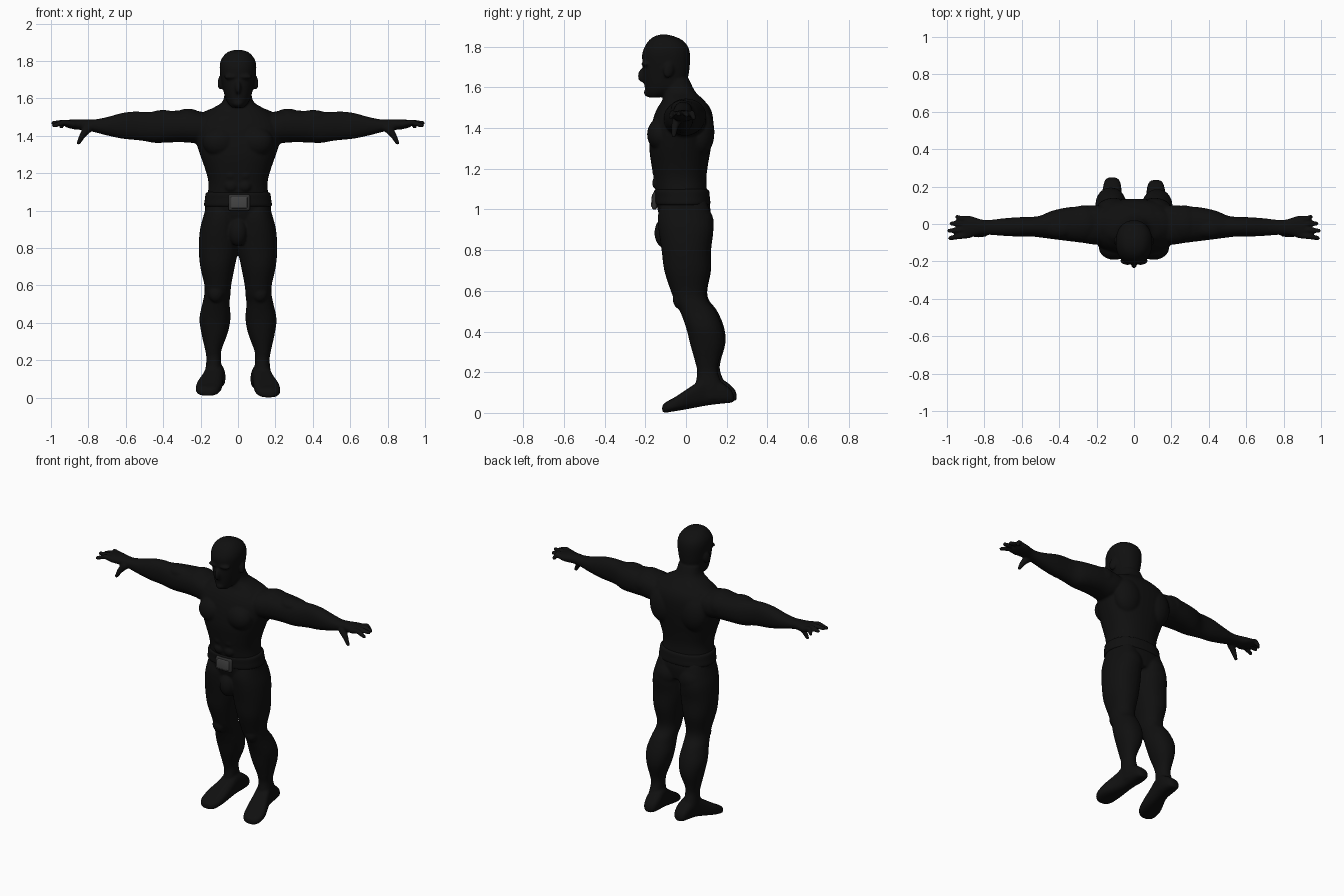
import bpy, bmesh, math
from mathutils import Vector, Matrix, Euler


def material(name, v):
    m = bpy.data.materials.new(name)
    m.diffuse_color = (v, v, v, 1)
    return m


BLACK = material("suit black", 0.005)
DARK = material("buckle rim grey", 0.03)
GREY = material("buckle grey", 0.055)


def catmull(a, b, c, d, t):
    return [0.5 * (2 * q + (r - p) * t + (2 * p - 5 * q + 4 * r - s) * t * t
                   + (3 * q - p - 3 * r + s) * t ** 3) for p, q, r, s in zip(a, b, c, d)]


def loft(bm, axis, secs, side=1, power=2.2, n=28, steps=4, skew=None):
    """Skin of rounded sections (position, a_min, a_max, b_min, b_max) along an axis."""
    fine = []
    for i in range(len(secs) - 1):
        quad = [secs[max(0, min(len(secs) - 1, i + k))] for k in (-1, 0, 1, 2)]
        fine += [catmull(*quad, j / steps) for j in range(steps)]
    fine.append(secs[-1])
    rings = []
    for t, a0, a1, b0, b1 in fine:
        ring = []
        for k in range(n):
            ang = 2 * math.pi * k / n
            c, s = math.cos(ang), math.sin(ang)
            a = (a0 + a1) / 2 + (a1 - a0) / 2 * math.copysign(abs(c) ** (2 / power), c)
            b = (b0 + b1) / 2 + (b1 - b0) / 2 * math.copysign(abs(s) ** (2 / power), s)
            p = {"x": (t, a, b), "y": (a, t, b), "z": (a, b, t)}[axis]
            if skew:
                p = skew(*p)
            ring.append(bm.verts.new((p[0] * side, p[1], p[2])))
        rings.append(ring)
    for r, q in zip(rings, rings[1:]):
        for k in range(n):
            bm.faces.new((r[k], r[(k + 1) % n], q[(k + 1) % n], q[k]))
    bm.faces.new(rings[0])
    bm.faces.new(rings[-1])


def ball(bm, loc, size, rot=(0, 0, 0), sides=(1, -1)):
    """Ellipsoid muscle, mirrored to both sides."""
    for s in sides:
        r = Euler((rot[0], rot[1] * s, rot[2] * s)).to_matrix().to_4x4()
        m = Matrix.Translation((loc[0] * s, loc[1], loc[2])) @ r @ Matrix.Diagonal((*size, 1))
        bmesh.ops.create_uvsphere(bm, u_segments=24, v_segments=14, radius=1, matrix=m)


def finger(bm, pts, r0, r1):
    """Tapered rounded digit through points, mirrored to both sides."""
    for s in (1, -1):
        ps = [Vector((p[0] * s, p[1], p[2])) for p in pts]
        rs = [r0 + (r1 - r0) * i / (len(ps) - 1) for i in range(len(ps))]
        for p, r in zip(ps, rs):
            bmesh.ops.create_uvsphere(bm, u_segments=12, v_segments=8, radius=r,
                                      matrix=Matrix.Translation(p))
        for p, q, a, b in zip(ps, ps[1:], rs, rs[1:]):
            m = Matrix.Translation((p + q) / 2) @ (q - p).to_track_quat("Z", "Y").to_matrix().to_4x4()
            bmesh.ops.create_cone(bm, cap_ends=True, segments=12, radius1=a, radius2=b,
                                  depth=(q - p).length, matrix=m)


def finish(bm, name, mats):
    bmesh.ops.recalc_face_normals(bm, faces=bm.faces)
    me = bpy.data.meshes.new(name)
    bm.to_mesh(me)
    bm.free()
    ob = bpy.data.objects.new(name, me)
    bpy.context.collection.objects.link(ob)
    for m in mats:
        me.materials.append(m)
    for p in me.polygons:
        p.use_smooth = True
    return ob


body = bmesh.new()

# Torso and neck
loft(body, "z", [(0.92, -.13, .13, -.115, .11), (1.0, -.175, .175, -.14, .12),
                 (1.08, -.163, .163, -.148, .105), (1.15, -.158, .158, -.158, .1),
                 (1.22, -.175, .175, -.17, .108), (1.3, -.203, .203, -.18, .122),
                 (1.38, -.228, .228, -.175, .133), (1.45, -.232, .232, -.16, .133),
                 (1.5, -.2, .2, -.14, .118), (1.54, -.15, .15, -.115, .085),
                 (1.58, -.085, .085, -.11, .045), (1.64, -.07, .07, -.11, .015)], power=2.3, n=40)
ball(body, (.092, -.115, 1.37), (.098, .075, .085), (0, .1, -.25))      # chest
ball(body, (.11, .07, 1.38), (.095, .07, .12))                          # upper back
ball(body, (.12, .0, 1.515), (.11, .075, .035), (0, .28, 0))            # trapezius
for z in (1.13, 1.19, 1.25):                                            # abdomen
    ball(body, (.036, -.14, z), (.036, .027, .032))
ball(body, (0, -.105, .885), (.05, .05, .075), sides=(1,))              # groin

# Head, with ears, brow, nose and chin
loft(body, "z", [(1.55, -.03, .03, -.18, -.13), (1.57, -.05, .05, -.195, -.07),
                 (1.6, -.067, .067, -.203, -.01), (1.65, -.08, .08, -.21, .01),
                 (1.7, -.09, .09, -.212, .018), (1.76, -.098, .098, -.216, .02),
                 (1.8, -.093, .093, -.203, .01), (1.83, -.075, .075, -.183, -.015),
                 (1.85, -.05, .05, -.157, -.055), (1.86, -.015, .015, -.125, -.095)], n=32)
ball(body, (.093, -.085, 1.685), (.014, .026, .04), (-.2, 0, .3))
ball(body, (.035, -.198, 1.715), (.04, .022, .013))
ball(body, (0, -.212, 1.66), (.016, .025, .036), (-.2, 0, 0), sides=(1,))
ball(body, (0, -.185, 1.575), (.03, .022, .022), sides=(1,))

# Legs and feet
for side in (1, -1):
    back = 0.015 if side < 0 else 0

    def stance(x, y, z):
        k = max(0, 1 - z / .9)
        return (x, y + back * k, z + back * .6 * k)

    loft(body, "z", [(1.04, .02, .165, -.12, .1), (.97, .003, .185, -.138, .125),
                     (.9, -.004, .203, -.135, .135), (.8, -.003, .21, -.12, .122),
                     (.7, .017, .202, -.107, .12), (.6, .036, .18, -.075, .1),
                     (.55, .04, .18, -.055, .108), (.5, .045, .19, -.03, .145),
                     (.42, .04, .206, 0, .178), (.34, .055, .196, .02, .185),
                     (.25, .088, .176, .045, .16), (.2, .091, .169, .055, .156),
                     (.13, .088, .175, .045, .18), (.07, .088, .172, .04, .19)],
         side, skew=stance)
    loft(body, "y", [(.235, .1, .135, .055, .085), (.22, .078, .155, .05, .115),
                     (.17, .067, .168, .045, .155), (.1, .075, .175, .036, .18),
                     (.04, .08, .195, .025, .14), (-.02, .085, .22, .014, .1),
                     (-.07, .095, .226, .006, .068), (-.1, .11, .215, .001, .052),
                     (-.117, .135, .19, .005, .035)], side, power=2.8, skew=stance)
ball(body, (.09, .06, .93), (.085, .077, .095))                         # buttock
ball(body, (.118, -.03, .56), (.042, .035, .05))                        # kneecap

# Arms
for side in (1, -1):
    loft(body, "x", [(.1, -.1, .09, 1.38, 1.5), (.2, -.11, .1, 1.36, 1.53),
                     (.28, -.1, .095, 1.365, 1.537), (.36, -.09, .088, 1.365, 1.533),
                     (.44, -.08, .07, 1.362, 1.53), (.5, -.072, .045, 1.372, 1.527),
                     (.55, -.067, .038, 1.378, 1.53), (.62, -.067, .036, 1.385, 1.522),
                     (.7, -.063, .03, 1.402, 1.5), (.77, -.058, .022, 1.42, 1.487),
                     (.82, -.058, .025, 1.43, 1.488), (.87, -.07, .042, 1.434, 1.488),
                     (.91, -.075, .042, 1.443, 1.485), (.93, -.065, .025, 1.453, 1.478)], side)
ball(body, (.27, .0, 1.46), (.1, .1, .085), (0, .1, 0))                 # shoulder
ball(body, (.4, -.02, 1.495), (.09, .055, .043))                        # upper arm

# Fingers and thumb
for tip, root in (((.983, -.075, 1.455), -.058), ((.988, -.036, 1.468), -.028),
                  ((.976, .003, 1.462), .0), ((.945, .038, 1.45), .022)):
    mid = (.93, (tip[1] + root) / 2, 1.473)
    finger(body, [(.88, root, 1.462), mid, tip], .018, .012)
finger(body, [(.80, -.045, 1.44), (.83, -.055, 1.405), (.853, -.06, 1.362)], .024, .011)

# Fuse the anatomy into one soft skin
ob = finish(body, "body", [BLACK])
rm = ob.modifiers.new("fuse", "REMESH")
rm.mode = "VOXEL"
rm.voxel_size = 0.007
rm.use_smooth_shade = True
sm = ob.modifiers.new("soften", "SMOOTH")
sm.factor = 0.5
sm.iterations = 3

# Belt around the waist
bm = bmesh.new()
loft(bm, "z", [(1.02, -.168, .168, -.14, .105), (1.028, -.181, .181, -.153, .119),
               (1.06, -.177, .177, -.155, .117), (1.092, -.172, .172, -.156, .113),
               (1.1, -.158, .158, -.14, .1)], power=2.3, n=48)
finish(bm, "belt", [BLACK])


# Buckle: rounded rim with a raised plate
def plate(name, w, h, y, depth, mat):
    bm = bmesh.new()
    bmesh.ops.create_cube(bm, size=1, matrix=Matrix.Translation((.006, y, 1.043))
                          @ Matrix.Rotation(-.08, 4, "X") @ Matrix.Diagonal((w, depth, h, 1)))
    o = finish(bm, name, [mat])
    b = o.modifiers.new("round", "BEVEL")
    b.width = min(.02, depth * .45)
    b.segments = 3


plate("buckle_rim", .116, .088, -.153, .026, DARK)
plate("buckle_plate", .088, .062, -.164, .012, GREY)
